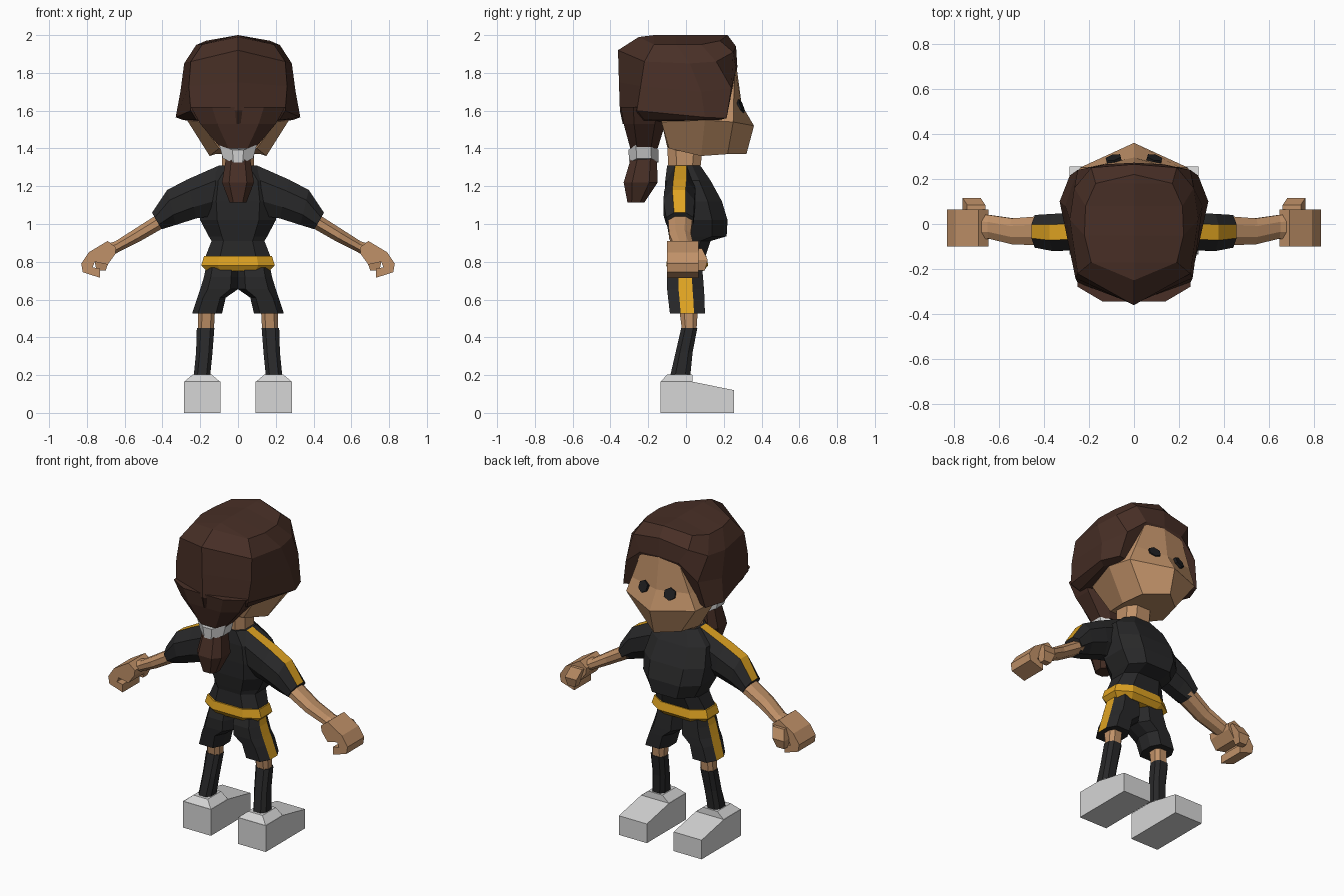
import bpy, bmesh, math
from mathutils import Vector

if "Cube" in bpy.data.objects:
    bpy.data.objects.remove(bpy.data.objects["Cube"])


def material(name, r, g, b):
    lin = [(c / 255 / 12.92) if c < 11 else ((c / 255 + 0.055) / 1.055) ** 2.4 for c in (r, g, b)]
    m = bpy.data.materials.new(name)
    m.use_nodes = True
    m.diffuse_color = (*lin, 1)
    bsdf = m.node_tree.nodes["Principled BSDF"]
    bsdf.inputs["Base Color"].default_value = (*lin, 1)
    bsdf.inputs["Roughness"].default_value = 0.9
    return m


SKIN = material("skin", 192, 145, 104)
HAIR = material("dark brown hair", 72, 47, 38)
BLACK = material("black cloth", 40, 40, 41)
GOLD = material("gold trim", 224, 164, 34)
WHITE = material("light grey", 214, 214, 214)
EYE = material("eye black", 30, 30, 32)


def loft(name, rings, mats, mirror=False, stripe=()):
    """Skin a stack of equal rings; faces in the stripe columns get the second material."""
    bm = bmesh.new()
    rows = [[bm.verts.new(p) for p in r] for r in rings]
    n = len(rows[0])
    for a, b in zip(rows, rows[1:]):
        for i in range(n):
            j = (i + 1) % n
            f = bm.faces.new((a[i], a[j], b[j], b[i]))
            f.material_index = 1 if i in stripe else 0
    bm.faces.new(rows[0])
    bm.faces.new(rows[-1])
    bmesh.ops.remove_doubles(bm, verts=bm.verts, dist=0.0005)
    bmesh.ops.dissolve_degenerate(bm, edges=bm.edges, dist=0.0005)
    bmesh.ops.recalc_face_normals(bm, faces=bm.faces)
    me = bpy.data.meshes.new(name)
    bm.to_mesh(me)
    bm.free()
    ob = bpy.data.objects.new(name, me)
    bpy.context.collection.objects.link(ob)
    for m in mats:
        me.materials.append(m)
    if mirror:
        mod = ob.modifiers.new("mirror", "MIRROR")
        mod.use_mirror_merge = False
    return ob


def octagon(z, x0, x1, y0, y1, cx=0.55, cy=0.5):
    """Level chamfered rectangle; column 0 faces +x."""
    mx, my, hx, hy = (x0 + x1) / 2, (y0 + y1) / 2, (x1 - x0) / 2, (y1 - y0) / 2
    pts = [(1, -cy), (1, cy), (cx, 1), (-cx, 1), (-1, cy), (-1, -cy), (-cx, -1), (cx, -1)]
    return [(mx + a * hx, my + b * hy, z) for a, b in pts]


def limb_ring(xt, zt, xb, zb, y0, y1, c=0.42):
    """Upright chamfered ring from a top and a bottom point; column 0 faces up."""
    mx, mz, my, hy = (xt + xb) / 2, (zt + zb) / 2, (y0 + y1) / 2, (y1 - y0) / 2
    pts = [(1, -c), (1, c), (c, 1), (-c, 1), (-1, c), (-1, -c), (-c, -1), (c, -1)]
    return [(mx + a * (xt - mx), my + b * hy, mz + a * (zt - mz)) for a, b in pts]


def symmetric(half):
    """Close a half ring that runs from front centre to back centre."""
    return half + [(-x, y, z) for x, y, z in reversed(half[1:-1])]


def box_ring(z, x0, x1, y0, y1, zf=None):
    zf = z if zf is None else zf
    return [(x0, y0, z), (x1, y0, z), (x1, y1, zf), (x0, y1, zf)]


# Head: jaw, cheeks, brow, forehead
head = [
    [(0, .32, 1.37), (.12, .22, 1.37), (.15, .08, 1.36), (.1, -.09, 1.40), (0, -.1, 1.41)],
    [(0, .36, 1.52), (.24, .25, 1.54), (.27, .1, 1.55), (.2, -.13, 1.54), (0, -.13, 1.54)],
    [(0, .295, 1.63), (.2, .252, 1.64), (.22, .1, 1.65), (.18, -.1, 1.65), (0, -.1, 1.65)],
    [(0, .268, 1.83), (.13, .258, 1.82), (.15, .1, 1.83), (.1, -.1, 1.83), (0, -.1, 1.83)],
]
loft("head", [symmetric(h) for h in head], [SKIN])

# Eyes: small hexagonal plates on the sloping face
normal = Vector((.25, 1, .4)).normalized()
across = Vector((1, -.25, 0)).normalized()
upward = across.cross(normal)
centre = Vector((.09, .286, 1.622))
eye = []
for d in (-.006, .010):
    ring = []
    for k in range(6):
        t = math.radians(60 * k + 30)
        ring.append(centre + normal * d + across * (.038 * math.cos(t)) + upward * (.038 * math.sin(t)))
    eye.append(ring)
loft("eye", eye, [EYE], mirror=True)

# Hair cap: crown ridge, crown, fringe, lower edge
crown = [(0, .22, 2.0), (.17, .18, 1.97), (.215, .08, 1.95), (.22, -.05, 1.95), (.19, -.17, 1.95), (0, -.25, 1.99)]
hair = [
    [(0, y, 2.0) for x, y, z in crown[:-1]] + [crown[-1]],
    crown,
    [(0, .265, 1.94), (.19, .25, 1.91), (.265, .16, 1.86), (.285, .02, 1.85), (.25, -.22, 1.86), (0, -.36, 1.92)],
    [(0, .272, 1.83), (.13, .265, 1.82), (.25, .24, 1.72), (.305, .08, 1.70), (.26, -.24, 1.73), (0, -.355, 1.75)],
    [(0, .18, 1.59), (.2, .19, 1.57), (.285, .215, 1.56), (.33, .1, 1.565), (.25, -.26, 1.60), (0, -.35, 1.60)],
    [(0, .12, 1.56), (.16, .14, 1.55), (.25, .17, 1.55), (.29, .08, 1.55), (.22, -.22, 1.55), (0, -.335, 1.53)],
]
loft("hair_cap", [symmetric(h) for h in hair], [HAIR])

# Gathered hair, tie and ponytail
loft("hair_gather", [octagon(1.62, -.25, .25, -.345, -.08), octagon(1.53, -.2, .2, -.33, -.11),
                     octagon(1.40, -.09, .09, -.295, -.15)], [HAIR])


def tilted(ring):
    """Dip the outer middle of a ring towards the back."""
    return [(x, y, z - .04 * max(0, 1 - abs(x) / .1)) for x, y, z in ring]


loft("hair_tie", [tilted(octagon(1.42, -.1, .1, -.305, -.145, .3)),
                  tilted(octagon(1.355, -.08, .08, -.30, -.145, .3))], [WHITE])
loft("ponytail", [octagon(1.37, -.06, .06, -.285, -.155), octagon(1.22, -.085, .085, -.33, -.15),
                  octagon(1.115, -.045, .045, -.31, -.22)], [HAIR])

# Neck
loft("neck", [octagon(1.24, -.085, .085, -.09, .07), octagon(1.42, -.085, .085, -.1, .09)], [SKIN])

# Shirt with full chest and narrow waist
shirt = [(.82, .175, -.09, .1), (.91, .14, -.085, .13), (.935, .155, -.09, .215), (1.02, .2, -.105, .22),
         (1.12, .21, -.11, .19), (1.23, .19, -.11, .13), (1.31, .1, -.1, .075)]
loft("shirt", [octagon(z, -w, w, y0, y1) for z, w, y0, y1 in shirt], [BLACK])

# Sleeves with a stripe along the top
sleeve = [(.1, 1.31, .15, 1.04, -.1, .045), (.27, 1.235, .22, 1.03, -.115, .05),
          (.375, 1.18, .33, .995, -.12, .045), (.455, 1.06, .405, .972, -.105, .04)]
loft("sleeve", [limb_ring(*s) for s in sleeve], [BLACK, GOLD], mirror=True, stripe=(0,))

# Bare forearms
arm = [(.42, 1.055, .385, .985, -.095, .035), (.55, .972, .525, .905, -.09, .025),
       (.65, .908, .635, .85, -.065, .04), (.71, .89, .69, .82, -.07, .045)]
loft("forearm", [limb_ring(*s) for s in arm], [SKIN], mirror=True)

# Hands: curled profile run through the palm width, plus thumb
fist = [(.645, .875), (.69, .91), (.79, .85), (.83, .79), (.822, .745), (.73, .715),
        (.73, .765), (.77, .77), (.758, .80), (.69, .785), (.65, .84)]
loft("hand", [[(x, y, z) for x, z in fist] for y in (-.1, .065)], [SKIN], mirror=True)
loft("thumb", [box_ring(.755, .70, .75, .06, .10), box_ring(.81, .68, .76, .05, .115),
               box_ring(.87, .66, .74, .03, .085)], [SKIN], mirror=True)

# Belt
belt = [(.75, .165, -.085, .09), (.78, .195, -.105, .118), (.83, .18, -.098, .108)]
loft("belt", [octagon(z, -w, w, y0, y1) for z, w, y0, y1 in belt], [GOLD])

# Shorts with side stripes
shorts = [(.77, 0, .17, -.085, .085), (.72, 0, .18, -.1, .09), (.655, 0, .2, -.1, .095),
          (.61, .065, .215, -.095, .098), (.525, .085, .243, -.085, .1)]
loft("shorts_leg", [octagon(z, x0, x1, y0, y1, .6, .38) for z, x0, x1, y0, y1 in shorts],
     [BLACK, GOLD], mirror=True, stripe=(0,))

# Knees, socks
loft("knee", [octagon(.58, .12, .21, -.04, .065), octagon(.43, .128, .212, -.02, .055)], [SKIN], mirror=True)
sock = [(.45, .125, .218, -.025, .06), (.32, .135, .222, -.055, .035), (.19, .148, .235, -.085, .022)]
loft("sock", [octagon(*s) for s in sock], [BLACK], mirror=True)

# Shoes: blocky sole with sloping toe, and ankle collar
sole = [[(x, y, z) for y, z in ((-.135, 0), (.255, 0), (.255, .12), (.035, .165), (-.135, .165))]
        for x in (.093, .287)]
loft("shoe", sole, [WHITE], mirror=True)
loft("shoe_collar", [box_ring(.163, .093, .287, -.135, .035), box_ring(.203, .14, .24, -.1, .033)],
     [WHITE], mirror=True)
